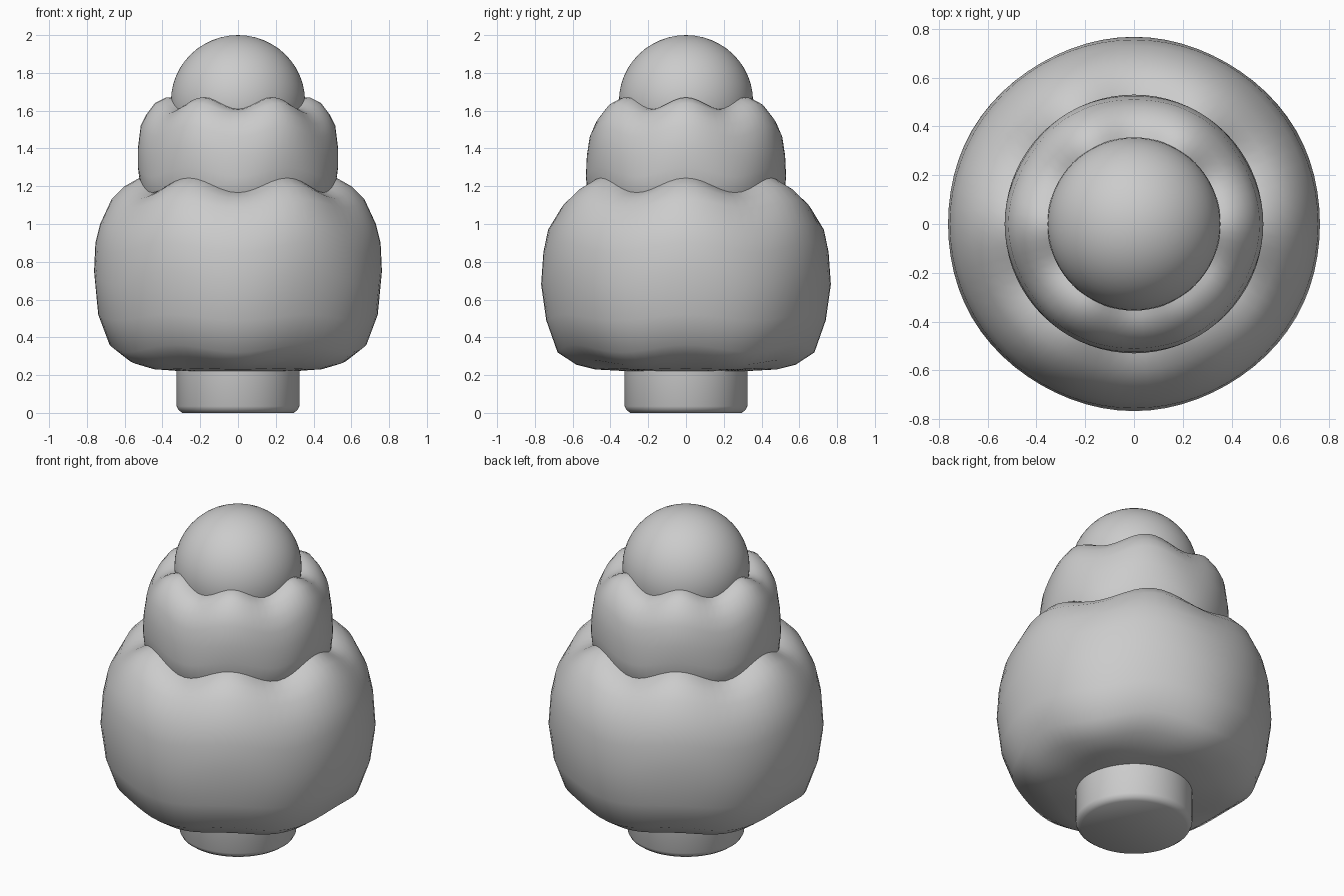
import bpy
import bmesh
from math import cos, sin, pi, radians

cube = bpy.data.objects.get("Cube")
if cube:
    bpy.data.objects.remove(cube, do_unlink=True)

grey = bpy.data.materials.new("plain grey")
grey.use_nodes = True
colour = (0.6, 0.6, 0.6, 1)
grey.diffuse_color = colour
grey.node_tree.nodes["Principled BSDF"].inputs["Base Color"].default_value = colour


def lathe(name, crest, valley=None, lobes=6, segments=72):
    """Revolve a profile, blending between crest and valley around the axis."""
    valley = valley or crest
    bm = bmesh.new()
    rings = []
    for (r1, z1), (r2, z2) in zip(crest, valley):
        if r1 == 0:
            rings.append([bm.verts.new((0, 0, z1 * 0.5 + z2 * 0.5))] * segments)
            continue
        ring = []
        for i in range(segments):
            a = 2 * pi * i / segments
            t = (1 - cos(lobes * a)) / 2
            r, z = r1 + (r2 - r1) * t, z1 + (z2 - z1) * t
            ring.append(bm.verts.new((r * cos(a), r * sin(a), z)))
        rings.append(ring)
    for low, high in zip(rings, rings[1:]):
        for i in range(segments):
            j = (i + 1) % segments
            quad = [low[i], low[j], high[j], high[i]]
            bm.faces.new(list(dict.fromkeys(quad)))
    bmesh.ops.recalc_face_normals(bm, faces=bm.faces)
    mesh = bpy.data.meshes.new(name)
    bm.to_mesh(mesh)
    bm.free()
    mesh.materials.append(grey)
    obj = bpy.data.objects.new(name, mesh)
    bpy.context.collection.objects.link(obj)
    bpy.ops.object.select_all(action="DESELECT")
    obj.select_set(True)
    bpy.context.view_layer.objects.active = obj
    bpy.ops.object.shade_smooth_by_angle(angle=radians(40))
    return obj


# Short round trunk with a bevelled foot
lathe("trunk", [(0, 0), (.295, 0), (.315, .015), (.325, .035), (.325, .3), (0, .3)])

# Wide lower tier with six soft lobes
lathe("lower_tier",
      [(0, .22), (.3, .22), (.45, .235), (.58, .28), (.68, .36), (.74, .52),
       (.762, .75), (.755, .9), (.73, 1.0), (.67, 1.13), (.6, 1.2), (.52, 1.245),
       (.4, 1.26), (0, 1.22)],
      [(0, .22), (.3, .22), (.48, .23), (.58, .255), (.68, .32), (.74, .49),
       (.767, .68), (.755, .85), (.73, .97), (.66, 1.085), (.6, 1.135), (.53, 1.165),
       (.4, 1.18), (0, 1.22)])

# Middle tier
lathe("middle_tier",
      [(0, 1.05), (.45, 1.05), (.51, 1.15), (.53, 1.3), (.53, 1.4), (.515, 1.52),
       (.485, 1.58), (.44, 1.64), (.38, 1.67), (.33, 1.67), (0, 1.64)],
      [(0, 1.05), (.45, 1.05), (.52, 1.15), (.53, 1.25), (.525, 1.36), (.51, 1.46),
       (.48, 1.53), (.43, 1.585), (.38, 1.605), (.34, 1.61), (0, 1.64)])

# Domed top tier
dome = [(.355 * cos(k * pi / 24), 1.65 + .35 * sin(k * pi / 24)) for k in range(12)]
lathe("top_tier", [(0, 1.5), (.32, 1.5), (.35, 1.58)] + dome + [(0, 2)])
